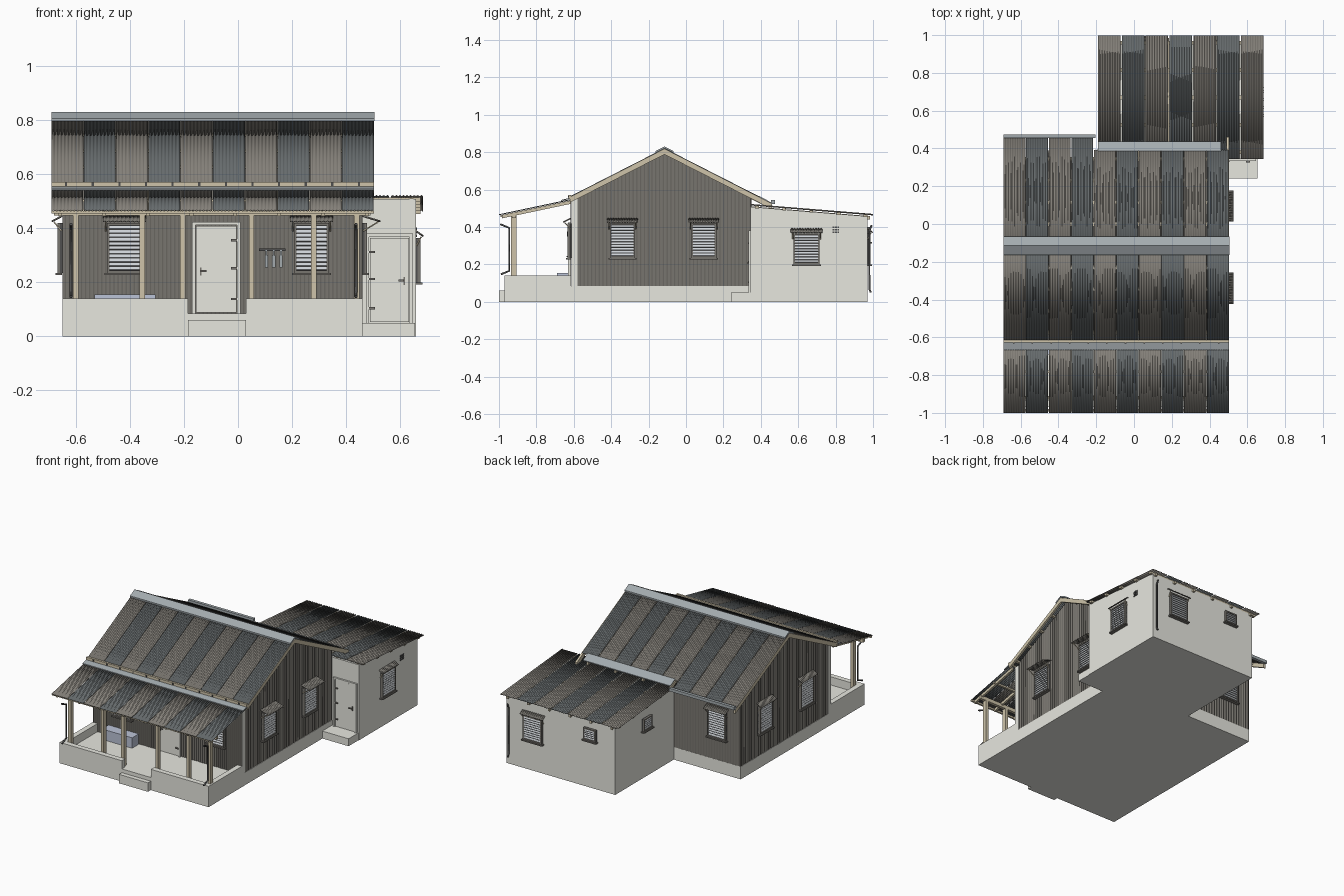
import bpy, bmesh, math
from mathutils import Vector, Matrix

if "Cube" in bpy.data.objects:
    bpy.data.objects.remove(bpy.data.objects["Cube"])


def material(name, r, g, b):
    m = bpy.data.materials.new(name)
    m.diffuse_color = (r, g, b, 1)
    m.use_nodes = True
    m.node_tree.nodes["Principled BSDF"].inputs["Base Color"].default_value = m.diffuse_color
    return m


BROWN = material("warm_metal", .235, .22, .195)
BLUE = material("cool_metal", .135, .15, .155)
WALL = material("wall_metal", .19, .18, .16)
PLASTER = material("plaster", .80, .80, .74)
TIMBER = material("timber", .62, .55, .40)
FLASH = material("flashing", .37, .41, .43)
DARK = material("dark_metal", .08, .08, .08)
SLAT = material("louvre_glass", .62, .65, .68)
BENCH = material("bench_paint", .50, .55, .68)
I = Matrix.Identity(4)


def finish(name, bm, mat, M=I):
    me = bpy.data.meshes.new(name)
    bm.to_mesh(me)
    bm.free()
    me.materials.append(mat)
    me.transform(M)
    ob = bpy.data.objects.new(name, me)
    bpy.context.collection.objects.link(ob)
    return ob


def boxes(name, items, mat, M=I, tilt=0):
    """Boxes given as (x0, x1, y0, y1, z0, z1), joined in one object."""
    bm = bmesh.new()
    for x0, x1, y0, y1, z0, z1 in items:
        T = (Matrix.Translation(((x0 + x1) / 2, (y0 + y1) / 2, (z0 + z1) / 2))
             @ Matrix.Rotation(tilt, 4, 'X') @ Matrix.Diagonal((x1 - x0, y1 - y0, z1 - z0, 1)))
        bmesh.ops.create_cube(bm, size=1, matrix=T)
    return finish(name, bm, mat, M)


def prism(name, yz, x0, x1, mat):
    """Side profile (y, z) extruded along x."""
    bm = bmesh.new()
    f = bm.faces.new([bm.verts.new((x0, y, z)) for y, z in yz])
    r = bmesh.ops.extrude_face_region(bm, geom=[f])
    bmesh.ops.translate(bm, vec=(x1 - x0, 0, 0), verts=[v for v in r["geom"] if isinstance(v, bmesh.types.BMVert)])
    bmesh.ops.recalc_face_normals(bm, faces=bm.faces)
    return finish(name, bm, mat)


def slab(name, a, b, t, x0, x1, mat):
    """Sloping plank hanging thickness t below the line a-b."""
    return prism(name, [a, b, (b[0], b[1] - t), (a[0], a[1] - t)], x0, x1, mat)


def sheet(name, o, u, v, w, length, mat, period=.0133, amp=.003, out=None, thick=.002, M=I):
    """Corrugated sheet: width along u, length (number or function of s) along v."""
    o, u, v = Vector(o), Vector(u), Vector(v).normalized()
    n = Vector(out) if out else u.cross(v)
    flip = u.cross(v).dot(n) < 0
    bm = bmesh.new()
    k = max(1, round(w / period)) * 8
    prev = None
    for i in range(k + 1):
        s = w * i / k
        L = length(s) if callable(length) else length
        p = o + u * s + n * amp * (.5 - .5 * math.cos(i * math.pi / 4))
        cur = (bm.verts.new(p), bm.verts.new(p + v * L))
        if prev:
            q = [prev[0], cur[0], cur[1], prev[1]]
            f = bm.faces.new(q[::-1] if flip else q)
            f.smooth = True
        prev = cur
    ob = finish(name, bm, mat, M)
    if thick:
        ob.modifiers.new("thickness", 'SOLIDIFY').thickness = thick
    return ob


def pipe(name, pts, r, mat, M=I):
    cu = bpy.data.curves.new(name, 'CURVE')
    cu.dimensions, cu.bevel_depth, cu.bevel_resolution, cu.use_fill_caps = '3D', r, 1, True
    sp = cu.splines.new('POLY')
    sp.points.add(len(pts) - 1)
    for p, c in zip(sp.points, pts):
        p.co = (*(M @ Vector(c)), 1)
    cu.materials.append(mat)
    bpy.context.collection.objects.link(bpy.data.objects.new(name, cu))


def roof(y):
    return .818 - .51 * abs(y + .115)


# --- base, porch parapet, steps ---
boxes("house_base", [(-.65, .46, -.97, .347, 0, .085)], PLASTER)
boxes("porch_parapet", [(-.65, -.185, -.97, -.935, .085, .14), (.03, .46, -.97, -.935, .085, .14),
                        (-.65, -.615, -.935, -.615, .085, .14), (.425, .46, -.935, -.615, .085, .14)], PLASTER)
boxes("front_step", [(-.185, .03, -1, -.97, 0, .06)], PLASTER)
boxes("side_step", [(.46, .655, .24, .345, 0, .05)], PLASTER)

# --- main house shell with corrugated cladding ---
prism("house_core", [(-.58, .085), (-.58, roof(-.58) - .02), (-.115, roof(-.115) - .02),
                     (.344, roof(.344) - .02), (.344, .085)], -.645, .455, WALL)
boxes("front_wall", [(-.65, .46, -.613, -.58, .085, .55)], PLASTER)
for side, x in ((1, .456), (-1, -.646)):
    sheet("gable_cladding", (x, -.58, .085), (0, 1, 0), (0, 0, 1), .928,
          lambda s: roof(-.58 + s) - .1, WALL, .02, .004, (side, 0, 0), 0)
sheet("front_cladding", (-.65, -.614, .085), (1, 0, 0), (0, 0, 1), 1.11, .465, WALL, .015, .003, (0, -1, 0), 0)
sheet("back_cladding", (-.65, .345, .085), (1, 0, 0), (0, 0, 1), .5, .48, WALL, .02, .004, (0, 1, 0), 0)

# --- rear extension ---
prism("extension_core", [(.345, 0), (.345, .508), (.97, .457), (.97, 0)], -.152, .658, PLASTER)

# --- main roof ---
W = .1195
for i in range(10):
    x = -.69 + i * W
    m = (BROWN, BLUE)[i % 2]
    sheet("front_roof_sheet", (x, -.115, roof(-.115)), (1, 0, 0), (0, -1, -.51), W - .002, .505 * 1.1225, m, out=(0, -.45, .89))
    yb = .46 if i < 4 else .392
    sheet("back_roof_sheet", (x, -.115, roof(-.115)), (1, 0, 0), (0, 1, -.51), W - .005, (yb + .115) * 1.1225, m, out=(0, .45, .89))
    sheet("porch_roof_sheet", (x, -.615, .546), (1, 0, 0), (0, -.385, -.081), W - .003, .393, m, out=(0, -.2, .98))
for s in (-1, 1):
    y0 = -.115
    slab("ridge_cap", (y0, .831), (y0 + s * .048, .831 - .0245), .01, -.69, .505, FLASH)
    for x in (-.69, .49):
        ye = -.62 if s < 0 else .46
        slab("barge_board", (y0, roof(y0)), (ye, roof(ye)), .03, x, x + .014, TIMBER)
    for k in range(1, 5):
        y = y0 + s * .115 * k
        slab("purlin", (y - .01, roof(y) - .008), (y + .01, roof(y) - .008), .012, -.68, .49, TIMBER)
boxes("front_fascia", [(-.69, .504, -.628, -.614, .553, .572)], TIMBER)
boxes("fascia_bolts", [(-.64 + i * .0985, -.632 + i * .0985, -.632, -.626, .557, .569) for i in range(12)], DARK)
boxes("back_gutter", [(-.69, -.205, .455, .475, .524, .544)], FLASH)
slab("porch_flashing", (-.62, .556), (-.667, .545), .005, -.69, .504, FLASH)
slab("extension_flashing", (.387, .568), (.438, .541), .006, -.19, .46, FLASH)
for i in range(6):
    x = -.6 + i * .205
    slab("rafter_tail", (.33, roof(.33) - .01), (.43, roof(.43) - .01), .022, x, x + .016, TIMBER)

# --- porch frame ---
boxes("porch_posts", [(x - .01, x + .01, -.935, -.907, .085, .462) for x in (-.6, -.355, -.205, .05, .28, .44)], TIMBER)
boxes("porch_beam", [(-.68, .49, -.93, -.91, .447, .472)], TIMBER)
boxes("porch_edge_batten", [(-.69, .504, -.992, -.98, .454, .465)], TIMBER)
boxes("porch_mid_batten", [(-.68, .49, -.79, -.775, .497, .508)], TIMBER)
for i in range(8):
    x = -.665 + i * .162
    slab("porch_rafter", (-.615, .542), (-.985, .464), .018, x, x + .014, TIMBER)

# --- extension roof ---
for i in range(7):
    sheet("extension_roof_sheet", (-.19 + i * .126, .345, .519), (1, 0, 0), (0, .655, -.053), .119, .656,
          (BROWN, BLUE)[i % 2], .0135, .004, (0, .08, .997), .004)
for k in range(5):
    y = .38 + k * .145
    z = .517 - (y - .345) * .081
    slab("extension_purlin", (y - .01, z), (y + .01, z), .014, -.18, .675, TIMBER)
for i in range(6):
    x = -.14 + i * .155
    slab("extension_rafter", (.35, .51), (.985, .458), .018, x, x + .014, TIMBER)


# --- louvre windows, local frame: x along wall, -y outwards ---
def window(x, y, z, w, h, deg, hood=.04):
    M = Matrix.Translation((x, y, z)) @ Matrix.Rotation(math.radians(deg), 4, 'Z')
    a, t = w / 2, .009
    boxes("window_backing", [(-a, a, -.007, .004, 0, h)], DARK, M)
    boxes("window_frame", [(-a, -a + t, -.017, 0, 0, h), (a - t, a, -.017, 0, 0, h),
                           (-a, a, -.017, 0, 0, t), (-a, a, -.017, 0, h - t, h),
                           (-a - .008, a + .008, -.024, 0, -.008, 0)], WALL, M)
    n = round(h / .017)
    p = (h - 2 * t) / n
    boxes("louvre_slats", [(-a + t, a - t, -.0145, -.0115, t + p * k + .002, t + p * (k + 1) - .002) for k in range(n)],
          SLAT, M, math.radians(-20))
    if hood:
        sheet("window_hood", (-a - .015, 0, h + .025), (1, 0, 0), (0, -hood, -.02), w + .03, math.hypot(hood, .02),
              WALL, .014, .004, (0, -.25, .97), .003, M)
        for s in (-a - .004, a + .004):
            pipe("hood_strut", [(s, -.002, h - .03), (s, -hood + .008, h + .004)], .003, TIMBER, M)


for x in (-.42, .272):
    window(x, -.617, .235, .13, .185, 0)
for y in (-.34, .095):
    window(.461, y, .235, .135, .185, 90, .066)
    window(-.651, y, .235, .135, .185, -90, .038)
window(-.48, .349, .235, .135, .185, 180)
window(.658, .645, .2, .14, .165, 90, .028)
window(.455, .97, .2, .14, .165, 180, .028)
window(.03, .97, .32, .09, .08, 180, 0)
window(-.152, .64, .32, .09, .08, -90, 0)
boxes("wall_vent", [(.656, .662, .784 + .013 * i, .793 + .013 * i, .368 + .013 * j, .377 + .013 * j)
                    for i in range(3) for j in range(3)], DARK)


# --- doors ---
def door(x0, x1, y, z0, z1, hinge_right=True):
    t = .012
    boxes("door_frame", [(x0 - t, x0, y - .012, y, z0, z1 + t), (x1, x1 + t, y - .012, y, z0, z1 + t),
                         (x0, x1, y - .012, y, z1, z1 + t)], PLASTER)
    boxes("door_panel", [(x0 + .003, x1 - .003, y - .007, y, z0 + .003, z1 - .003)], PLASTER)
    h, k, s = (x1, x0, 1) if hinge_right else (x0, x1, -1)
    boxes("door_hinges", [(min(h, h - s * .022), max(h, h - s * .022), y - .014, y - .006, z, z + .008)
                          for z in (z0 + .05, (z0 + z1) / 2, z1 - .06)], WALL)
    hx = k + s * .02
    boxes("door_handle", [(hx - .003, hx + .003, y - .012, y, z0 + .14, z0 + .17),
                          (min(hx, hx + s * .022), max(hx, hx + s * .022), y - .02, y - .012, z0 + .154, z0 + .16)], WALL)


door(-.158, -.003, -.618, .085, .412)
door(.485, .635, .345, .05, .368, False)

# --- porch furniture and downpipes ---
boxes("porch_bench", [(-.53, -.305, -.69, -.62, .085, .155)], BENCH)
boxes("coat_rack", [(.078, .176, -.628, -.616, .317, .326)], DARK)
for i in range(3):
    x = .105 + i * .027
    boxes("hanging_tool", [(x - .003, x + .003, -.63, -.62, .29, .32), (x - .006, x + .006, -.63, -.62, .255, .3)], FLASH)
boxes("wall_lamp", [(.04, .055, -.635, -.615, .35, .375)], DARK)
for x in (-.618, .437):
    pipe("porch_downpipe", [(x, -.993, .415), (x, -.945, .395), (x, -.945, .165), (x, -.99, .147)], .006, DARK)
pipe("rear_downpipe", [(.635, .993, .41), (.635, .98, .38), (.635, .98, .07), (.635, .988, .05)], .006, DARK)
